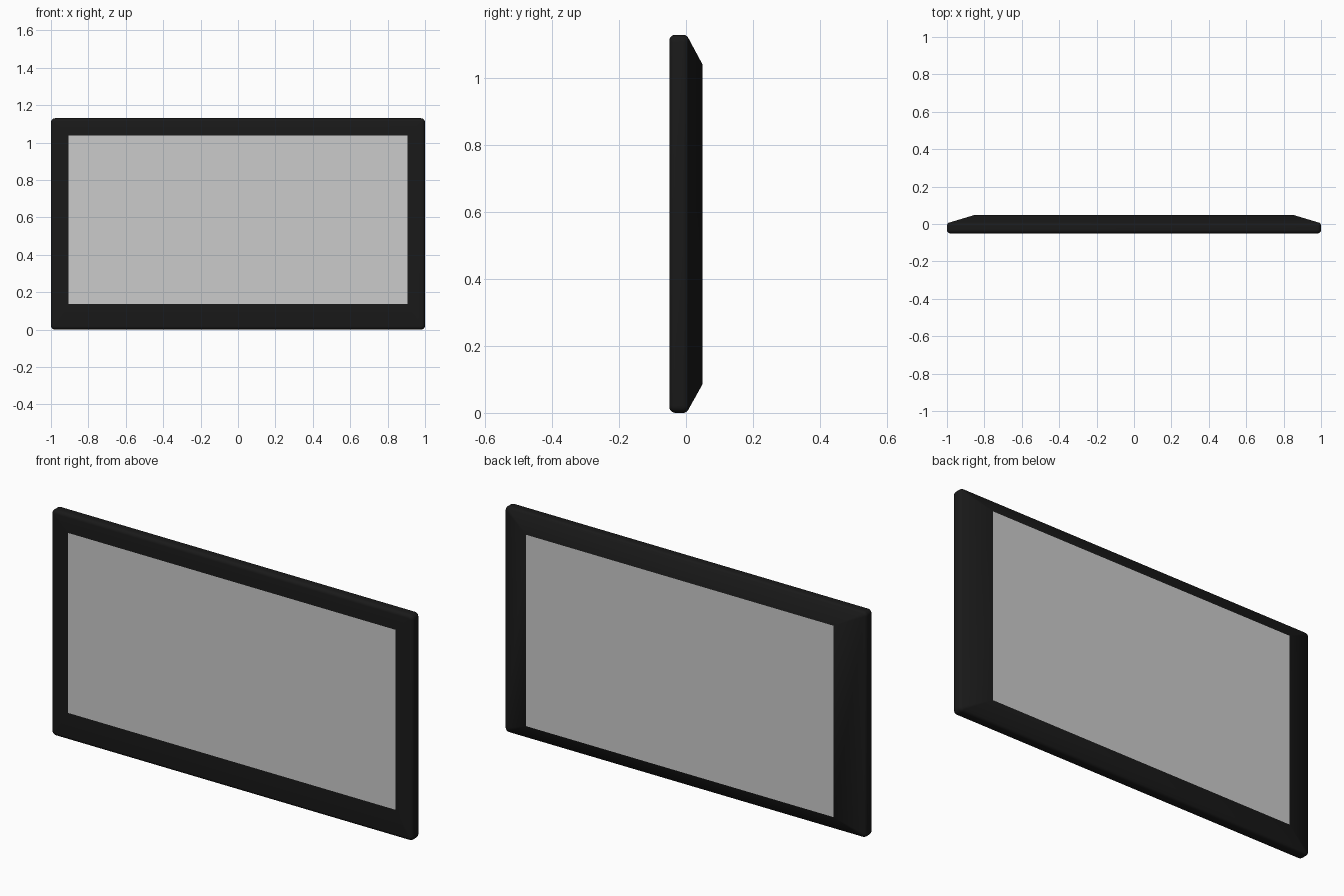
import bpy, bmesh
from math import sin, cos, pi, radians

if "Cube" in bpy.data.objects:
    bpy.data.objects.remove(bpy.data.objects["Cube"])

BACK, FRONT = 0.049, -0.05
SCREEN = (0.905, 0.137, 1.037)   # half width, bottom, top
REAR = (0.85, 0.085, 1.042)
STEPS = 5                        # segments per rounded corner


def ring(bm, rect, y, r):
    """Rounded rectangle loop in the xz plane at depth y."""
    w, lo, hi = rect
    centres = [(w - r, hi - r), (r - w, hi - r), (r - w, lo + r), (w - r, lo + r)]
    loop = []
    for q, (cx, cz) in enumerate(centres):
        for i in range(STEPS + 1):
            a = (q + i / STEPS) * pi / 2
            loop.append(bm.verts.new((cx + r * cos(a), y, cz + r * sin(a))))
    return loop


def finish(bm, name, color=None):
    bmesh.ops.remove_doubles(bm, verts=bm.verts, dist=1e-5)
    bmesh.ops.recalc_face_normals(bm, faces=bm.faces)
    mesh = bpy.data.meshes.new(name)
    bm.to_mesh(mesh)
    bm.free()
    ob = bpy.data.objects.new(name, mesh)
    bpy.context.collection.objects.link(ob)
    if color:
        mat = bpy.data.materials.new(name + "_material")
        mat.diffuse_color = color
        mat.use_nodes = True
        mat.node_tree.nodes["Principled BSDF"].inputs["Base Color"].default_value = mat.diffuse_color
        mesh.materials.append(mat)
    bpy.ops.object.select_all(action='DESELECT')
    ob.select_set(True)
    bpy.context.view_layer.objects.active = ob
    bpy.ops.object.shade_smooth_by_angle(angle=radians(30))
    return ob


# Black housing: bezel, rounded rim and tapered back, lofted front to rear
bm = bmesh.new()
E = 0.018                        # rim rounding
loops = [ring(bm, SCREEN, FRONT, 0)]
for i in range(STEPS + 1):       # front rim
    a = i / STEPS * pi / 2
    d = E * (1 - sin(a))
    loops.append(ring(bm, (1 - d, d, 1.13 - d), FRONT + E * (1 - cos(a)), 0.022 - d))
for i in range(STEPS + 1):       # rear rim, turning into the taper
    a = i / STEPS * radians(60)
    d = E * (1 - cos(a))
    loops.append(ring(bm, (1 - d, d, 1.13 - d), -0.009 + E * sin(a), 0.022 - d))
loops.append(ring(bm, REAR, BACK, 0))
for a, b in zip(loops, loops[1:]):
    n = len(a)
    for i in range(n):
        j = (i + 1) % n
        bm.faces.new((a[i], a[j], b[j], b[i]))
bmesh.ops.dissolve_degenerate(bm, dist=1e-6, edges=bm.edges)
finish(bm, "housing", (0.01, 0.01, 0.01, 1))


# Grey front screen and rear panel, flush in their openings
def panel(name, rect, y, facing):
    w, lo, hi = rect
    bm = bmesh.new()
    pts = [(-w, lo), (w, lo), (w, hi), (-w, hi)][::facing]
    bm.faces.new([bm.verts.new((x, y, z)) for x, z in pts])
    mesh = bpy.data.meshes.new(name)
    bm.to_mesh(mesh)
    bm.free()
    bpy.context.collection.objects.link(bpy.data.objects.new(name, mesh))


panel("screen", SCREEN, FRONT, 1)
panel("rear_panel", REAR, BACK, -1)
